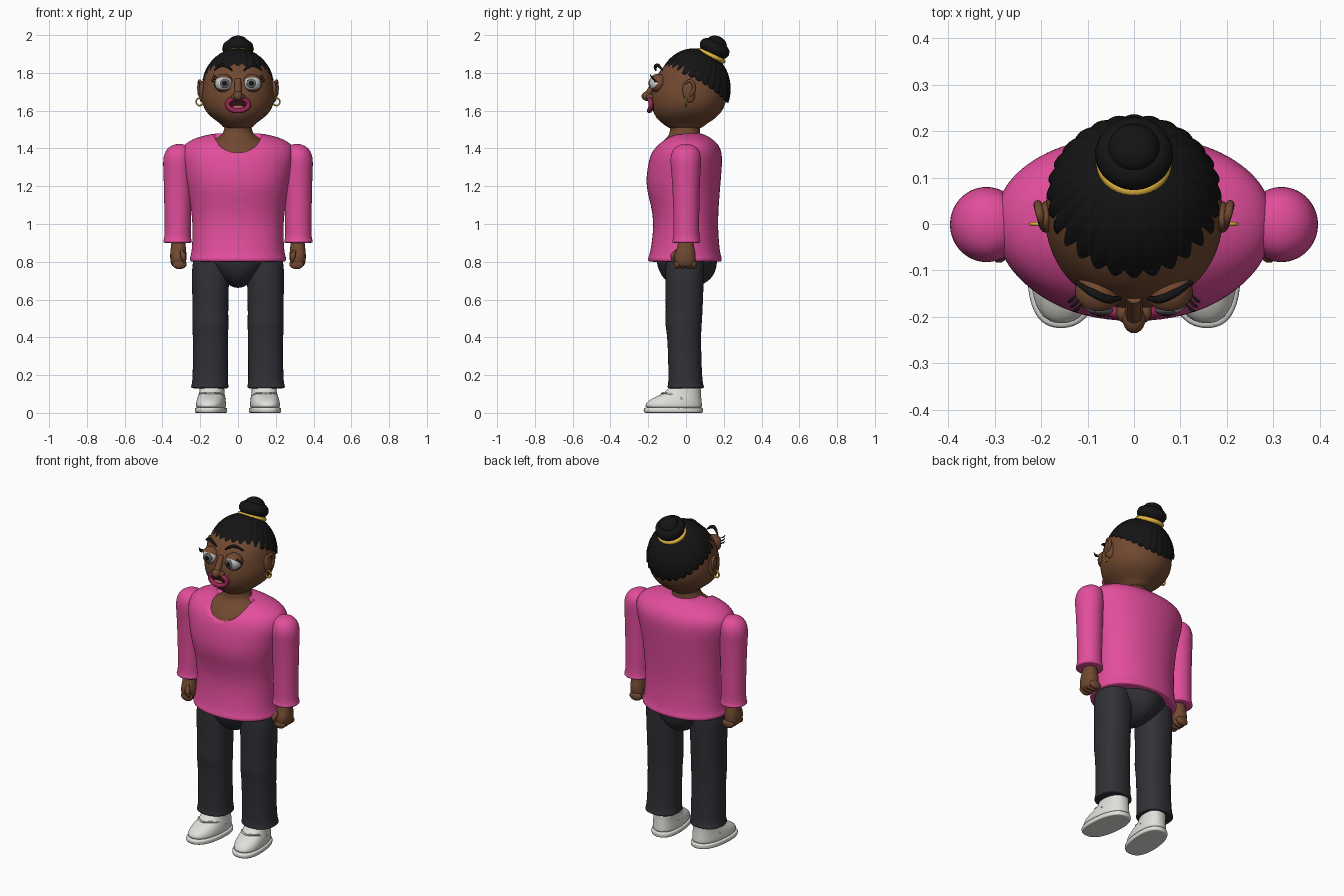
import bpy, bmesh, math
from mathutils import Vector, Matrix

if "Cube" in bpy.data.objects:
    bpy.data.objects.remove(bpy.data.objects["Cube"])

def mat(name, r, g, b):
    m = bpy.data.materials.new(name)
    m.diffuse_color = (r, g, b, 1)
    m.use_nodes = True
    m.node_tree.nodes["Principled BSDF"].inputs["Base Color"].default_value = m.diffuse_color
    return m

SKIN = mat("skin_brown", .165, .066, .03)
PINK = mat("shirt_pink", .76, .075, .33)
DARK = mat("trouser_charcoal", .03, .03, .037)
HAIR = mat("hair_black", .007, .007, .007)
GOLD = mat("gold", .78, .47, .05)
SHOE = mat("shoe_white", .75, .74, .7)
WHITE = mat("eye_white", .82, .82, .82)
GREY = mat("iris_grey", .12, .12, .12)
LIP = mat("lip_red", .32, .02, .09)
MOUTH = mat("mouth_dark", .03, .006, .006)
TONGUE = mat("tongue_pink", .5, .12, .12)

def finish(name, bm, m, mirror=False, subsurf=0):
    bmesh.ops.recalc_face_normals(bm, faces=bm.faces[:])
    me = bpy.data.meshes.new(name)
    bm.to_mesh(me)
    bm.free()
    for p in me.polygons:
        p.use_smooth = True
    me.materials.append(m)
    ob = bpy.data.objects.new(name, me)
    bpy.context.collection.objects.link(ob)
    if subsurf:
        ob.modifiers.new("subsurf", 'SUBSURF').levels = subsurf
        ob.modifiers["subsurf"].render_levels = subsurf
    if mirror:
        ob.modifiers.new("mirror", 'MIRROR').use_mirror_merge = False
    return ob

def loft(name, rings, m, p=2.0, mirror=False, skew=0.0, n=24):
    """Stack of superellipse rings: (z, centre x, half width, front y, back y)."""
    bm = bmesh.new()
    rows = []
    for z, cx, rx, yf, yb in rings:
        row = []
        for i in range(n):
            c, s = math.cos(2 * math.pi * i / n), math.sin(2 * math.pi * i / n)
            x = cx + rx * math.copysign(abs(c) ** (2 / p), c)
            y = (yf + yb) / 2 + (yb - yf) / 2 * math.copysign(abs(s) ** (2 / p), s)
            row.append(bm.verts.new((x - skew * y, y, z)))
        rows.append(row)
    for a, b in zip(rows, rows[1:]):
        for i in range(n):
            bm.faces.new((a[i], a[(i + 1) % n], b[(i + 1) % n], b[i]))
    bm.faces.new(rows[0])
    bm.faces.new(rows[-1])
    return finish(name, bm, m, mirror, 2)

def ball(name, loc, rad, m, mirror=False, tilt=0.0, cut=None):
    bm = bmesh.new()
    M = Matrix.Translation(loc) @ Matrix.Rotation(tilt, 4, 'X') @ Matrix.Diagonal((*rad, 1))
    bmesh.ops.create_uvsphere(bm, u_segments=28, v_segments=18, radius=1, matrix=M)
    if cut:
        bmesh.ops.bisect_plane(bm, geom=bm.verts[:] + bm.edges[:] + bm.faces[:],
                               plane_co=loc, plane_no=cut, clear_inner=True)
    return finish(name, bm, m, mirror)

def tube(name, pts, r, m, mirror=False, cyclic=False, taper=False):
    cu = bpy.data.curves.new(name, 'CURVE')
    cu.dimensions = '3D'
    cu.bevel_depth, cu.bevel_resolution, cu.use_fill_caps = r, 3, True
    sp = cu.splines.new('POLY' if cyclic else 'BEZIER')
    if cyclic:
        sp.points.add(len(pts) - 1)
        for q, c in zip(sp.points, pts):
            q.co = (*c, 1)
        sp.use_cyclic_u = True
    else:
        sp.bezier_points.add(len(pts) - 1)
        for i, (q, c) in enumerate(zip(sp.bezier_points, pts)):
            q.co = c
            q.handle_left_type = q.handle_right_type = 'AUTO'
            q.radius = .45 if taper and i in (0, len(pts) - 1) else 1
    tmp = bpy.data.objects.new(name + "_path", cu)
    bpy.context.collection.objects.link(tmp)
    bpy.context.view_layer.update()
    me = bpy.data.meshes.new_from_object(tmp.evaluated_get(bpy.context.evaluated_depsgraph_get()))
    bpy.data.objects.remove(tmp)
    bm = bmesh.new()
    bm.from_mesh(me)
    bpy.data.meshes.remove(me)
    return finish(name, bm, m, mirror)

def circle(c, u, v, n=40):
    c, u, v = Vector(c), Vector(u), Vector(v)
    return [c + u * math.cos(2 * math.pi * i / n) + v * math.sin(2 * math.pi * i / n) for i in range(n)]

# Shirt body with scooped neckline
shirt = loft("shirt", [
    (.80, 0, .235, -.18, .17), (.80, 0, .257, -.202, .19), (.82, 0, .259, -.204, .193),
    (.835, 0, .25, -.195, .184), (.90, 0, .244, -.183, .176), (1.0, 0, .242, -.172, .170),
    (1.1, 0, .253, -.186, .175), (1.2, 0, .270, -.216, .183), (1.3, 0, .293, -.206, .192),
    (1.37, 0, .306, -.190, .194), (1.42, 0, .292, -.160, .176), (1.455, 0, .235, -.115, .135),
    (1.478, 0, .14, -.085, .09), (1.48, 0, .09, -.06, .07)], PINK, 2.15)
cutter = bmesh.new()
bmesh.ops.create_cone(cutter, cap_ends=True, segments=48, radius1=1, radius2=1, depth=1,
                      matrix=Matrix.Translation((0, -.22, 1.485)) @ Matrix.Diagonal((.125, .40, .108, 1))
                      @ Matrix.Rotation(math.pi / 2, 4, 'X'))
cut_ob = finish("neckline_cutter", cutter, PINK)
cut_ob.hide_render = True
cut_ob.hide_set(True)
b = shirt.modifiers.new("neckline", 'BOOLEAN')
b.operation, b.object = 'DIFFERENCE', cut_ob
loft("chest", [(1.25, 0, .15, -.17, .1), (1.32, 0, .18, -.185, .1), (1.38, 0, .18, -.172, .1),
               (1.42, 0, .17, -.142, .09), (1.45, 0, .12, -.11, .08), (1.47, 0, .085, -.09, .075),
               (1.50, 0, .072, -.085, .075), (1.56, 0, .07, -.08, .075)], SKIN)

# Sleeves and hands
A = .32
loft("sleeve", [(.90, A, .055, -.05, .055), (.90, A, .074, -.072, .076), (.91, A, .078, -.075, .079),
                (.922, A, .07, -.067, .071), (1.0, A - .001, .07, -.066, .07), (1.15, A - .001, .073, -.07, .072),
                (1.28, A - .002, .077, -.078, .077), (1.34, A - .002, .081, -.086, .083),
                (1.39, A - .006, .072, -.075, .074), (1.415, A - .01, .045, -.048, .048),
                (1.424, A - .01, .015, -.015, .015)], PINK, mirror=True)
H = .316
loft("hand", [(.92, H, .038, -.04, .04), (.88, H, .039, -.045, .042), (.85, H, .043, -.058, .05),
              (.82, H, .044, -.066, .053), (.785, H, .04, -.058, .05), (.77, H, .025, -.04, .036)],
     SKIN, 2.3, mirror=True)
for i, y in enumerate((-.046, -.016, .014, .04)):
    ball(f"finger_{i + 1}", (H - .006, y, .787), (.038, .017, .026), SKIN, True)
tube("thumb", [(.30, -.05, .86), (.29, -.068, .83), (.283, -.062, .795)], .016, SKIN, True, taper=True)

# Trousers
L = .146
loft("pelvis", [(.84, 0, .2, -.16, .165), (.79, 0, .17, -.157, .167), (.74, 0, .125, -.14, .155),
                (.70, 0, .08, -.11, .125), (.67, 0, .04, -.06, .07), (.662, 0, .012, -.02, .02)], DARK)
loft("trouser_leg", [(.13, L, .08, -.08, .08), (.13, L + .003, .098, -.097, .094), (.14, L + .003, .102, -.1, .097),
                     (.155, L + .002, .094, -.093, .088), (.28, L, .093, -.095, .082),
                     (.42, L, .094, -.10, .08), (.47, L, .097, -.113, .084), (.53, L, .094, -.106, .088),
                     (.68, L, .099, -.112, .094), (.80, L, .099, -.108, .098), (.86, L - .01, .08, -.1, .09)],
     DARK, 2.3, mirror=True)

# Shoes
S = .137
loft("shoe_upper", [(.02, S, .076, -.212, .085), (.04, S, .079, -.218, .086), (.06, S, .077, -.206, .084),
                    (.08, S, .073, -.175, .082), (.098, S, .068, -.13, .08), (.12, S, .065, -.1, .079),
                    (.15, S, .065, -.085, .078)], SHOE, 2.3, True, .09)
loft("shoe_sole", [(0, S, .07, -.205, .08), (0, S, .083, -.222, .09), (.012, S, .085, -.226, .092),
                   (.026, S, .084, -.225, .091), (.03, S, .075, -.212, .085)], SHOE, 2.4, True, .09)
tube("shoe_seam", [(.21, -.02, .075), (.19, -.105, .105), (.147, -.127, .103), (.1, -.105, .105), (.069, -.02, .075)],
     .005, SHOE, True)

# Head
loft("head", [(1.50, 0, .072, -.085, .08), (1.525, 0, .085, -.115, .10), (1.55, 0, .122, -.15, .145),
              (1.585, 0, .166, -.174, .185), (1.63, 0, .19, -.184, .21), (1.68, 0, .196, -.186, .222),
              (1.73, 0, .189, -.176, .224), (1.78, 0, .182, -.160, .215), (1.83, 0, .162, -.128, .19),
              (1.87, 0, .125, -.08, .155), (1.90, 0, .06, -.01, .1)], SKIN)
tube("nose_bridge", [(0, -.155, 1.765), (0, -.178, 1.725), (0, -.203, 1.685)], .018, SKIN)
ball("nose_tip", (0, -.203, 1.677), (.025, .032, .026), SKIN)
ball("nostril", (.022, -.19, 1.671), (.016, .022, .016), SKIN, True)
ball("ear", (.19, .015, 1.70), (.018, .033, .058), SKIN, True, tilt=.15)
tube("ear_rim", [(.197, .0, 1.665), (.205, .03, 1.69), (.207, .042, 1.73), (.203, .022, 1.757),
                 (.197, -.008, 1.74)], .009, SKIN, True, taper=True)
tube("earring", circle((.203, 0, 1.647), (.018, 0, 0), (0, 0, .02)), .0045, GOLD, True, True)

# Eyes, lids, lashes and brows
E = Vector((.076, -.148, 1.745))
ball("eyeball", E, (.046, .046, .046), WHITE, True)
ball("iris", E + Vector((-.005, -.038, 0)), (.026, .0105, .026), GREY, True)
ball("pupil", E + Vector((-.005, -.043, 0)), (.015, .008, .015), HAIR, True)
ball("upper_eyelid", E, (.051, .05, .05), SKIN, True, cut=(0, .62, .78))
ball("lower_eyelid", E, (.05, .049, .049), SKIN, True, cut=(0, .68, -.73))
for i in range(3):
    x, z = .112 + .006 * i, 1.776 - .012 * i
    tube(f"eyelash_{i + 1}", [(x, -.172 + .01 * i, z), (x + .011, -.184 + .01 * i, z + .004),
                              (x + .018, -.188 + .01 * i, z + .015)], .004, HAIR, True, taper=True)
tube("eyebrow", [(.03, -.16, 1.812), (.055, -.162, 1.832), (.085, -.15, 1.84), (.125, -.125, 1.815)],
     .0095, HAIR, True, taper=True)

# Open mouth
ring = [(x, -.194 + 2.5 * x * x, z) for x, _, z in circle((0, 0, 1.632), (.056, 0, 0), (0, 0, .033))]
tube("lips", ring, .013, LIP, cyclic=True)
ball("mouth_inside", (0, -.172, 1.632), (.056, .018, .034), MOUTH)
ball("tongue", (0, -.183, 1.617), (.032, .012, .014), TONGUE)

# Hair cap: strands fan out from the bun axis
AX, U = Vector((0, .42, .908)), Vector((1, 0, 0))
V = AX.cross(U)
bm, rows, N, K = bmesh.new(), [], 168, 20
for i in range(K + 2):
    row = []
    for j in range(N):
        a = 2 * math.pi * j / N
        t = min(i, K) / K
        lobe = abs(math.cos(14 * a))
        lim = math.radians(83 - 9 * abs(math.cos(a)) ** 2 + 4 * lobe)
        th = .02 + (lim - .02) * t
        d = AX * math.cos(th) + (U * math.cos(a) + V * math.sin(a)) * math.sin(th)
        k = (1 + .03 * t * lobe) if i <= K else .9
        row.append(bm.verts.new((d.x * .187 * k, .045 + d.y * .187 * k, 1.72 + d.z * .208 * k)))
    rows.append(row)
for a, b in zip(rows, rows[1:]):
    for j in range(N):
        bm.faces.new((a[j], a[(j + 1) % N], b[(j + 1) % N], b[j]))
bm.faces.new(rows[0])
finish("hair_cap", bm, HAIR)

# Bun with gold band
B = Vector((0, .148, 1.922))
tube("bun_coil", circle(B + AX * .008, U * .047, V * .047), .037, HAIR, cyclic=True)
ball("bun_knob", B + AX * .034, (.056, .056, .042), HAIR, tilt=-.433)
ball("bun_base", B - AX * .02, (.066, .066, .045), HAIR, tilt=-.433)
tube("hair_band", circle(B - AX * .034, U * .069, V * .069), .013, GOLD, cyclic=True)
